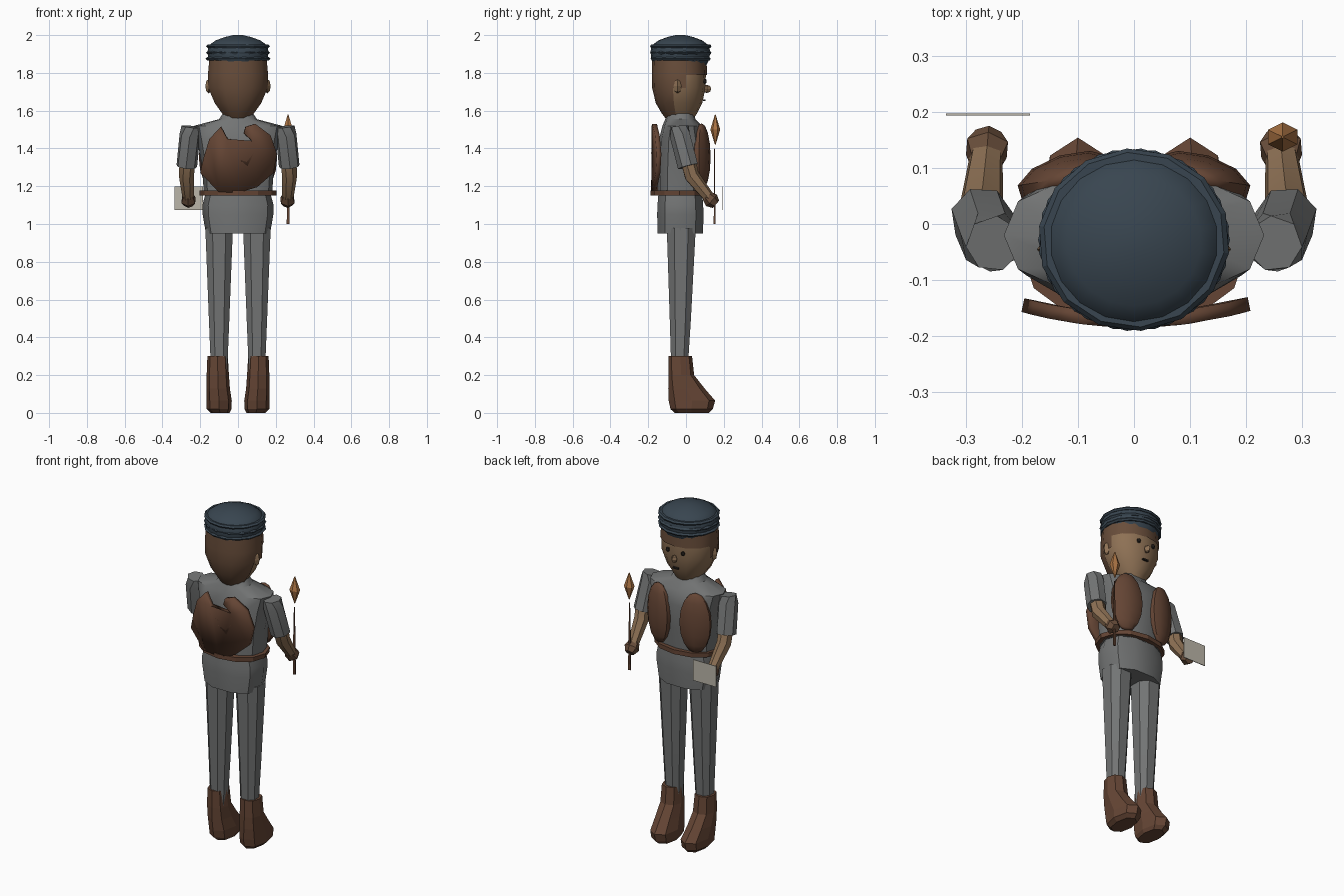
import bpy, bmesh, math
from mathutils import Vector, Matrix

if "Cube" in bpy.data.objects:
    bpy.data.objects.remove(bpy.data.objects["Cube"])


def material(name, rgb):
    m = bpy.data.materials.new(name)
    m.diffuse_color = (*rgb, 1)
    m.use_nodes = True
    m.node_tree.nodes["Principled BSDF"].inputs["Base Color"].default_value = m.diffuse_color
    return m


CLOTH = material("grey_cloth", (0.17, 0.175, 0.175))
LEATHER = material("leather", (0.13, 0.06, 0.035))
HAIR = material("hair", (0.14, 0.075, 0.043))
SKIN = material("skin", (0.27, 0.165, 0.09))
HAT = material("hat_felt", (0.04, 0.06, 0.08))
FLAME = material("flame", (0.42, 0.18, 0.06))
PAPER = material("paper", (0.5, 0.47, 0.4))
DARK = material("dark", (0.02, 0.016, 0.013))


def finish(name, bm, mat, smooth=None):
    bmesh.ops.recalc_face_normals(bm, faces=bm.faces)
    me = bpy.data.meshes.new(name)
    bm.to_mesh(me)
    bm.free()
    me.materials.append(mat)
    ob = bpy.data.objects.new(name, me)
    bpy.context.collection.objects.link(ob)
    if smooth:
        bpy.context.view_layer.objects.active = ob
        ob.select_set(True)
        bpy.ops.object.shade_smooth_by_angle(angle=math.radians(smooth))
        ob.select_set(False)
    return ob


def skin_rings(bm, rings):
    n = len(rings[0])
    for a, b in zip(rings, rings[1:]):
        for i in range(n):
            j = (i + 1) % n
            bm.faces.new((a[i], a[j], b[j], b[i]))
    bm.faces.new(rings[0])
    bm.faces.new(rings[-1])


def loft(name, sections, n, mat, power=2, smooth=None, twist=0.5, drop=None):
    """Stack of horizontal rounded sections: (x, y, z, rx, ry)."""
    bm = bmesh.new()
    rings = []
    for x, y, z, rx, ry in sections:
        ring = []
        for i in range(n):
            t = math.tau * (i + twist) / n
            c, s = math.cos(t), math.sin(t)
            ring.append(bm.verts.new((
                x + rx * math.copysign(abs(c) ** (2 / power), c),
                y + ry * math.copysign(abs(s) ** (2 / power), s), z)))
        rings.append(ring)
    skin_rings(bm, rings)
    if drop:
        gone = [f for f in bm.faces if drop(f.calc_center_median())]
        bmesh.ops.delete(bm, geom=gone, context='FACES')
    return finish(name, bm, mat, smooth)


def tube(name, stops, n, mat, smooth=None):
    """Limb along a path of (point, radius)."""
    bm = bmesh.new()
    pts = [Vector(p) for p, r in stops]
    rings = []
    for k, (p, r) in enumerate(stops):
        d = pts[min(k + 1, len(pts) - 1)] - pts[max(k - 1, 0)]
        q = d.to_track_quat('Z', 'X')
        rings.append([bm.verts.new(pts[k] + q @ Vector((
            r * math.cos(math.tau * i / n), r * math.sin(math.tau * i / n), 0)))
            for i in range(n)])
    skin_rings(bm, rings)
    return finish(name, bm, mat, smooth)


def blob(name, loc, size, mat, seg=8, rows=6, turn=0, smooth=None):
    bm = bmesh.new()
    bmesh.ops.create_uvsphere(bm, u_segments=seg, v_segments=rows, radius=1)
    bm.transform(Matrix.Translation(loc) @ Matrix.Rotation(turn, 4, 'Z')
                 @ Matrix.Diagonal((*size, 1)))
    return finish(name, bm, mat, smooth)


def box(name, loc, size, mat):
    bm = bmesh.new()
    bmesh.ops.create_cube(bm, size=1)
    bm.transform(Matrix.Translation(loc) @ Matrix.Diagonal((*size, 1)))
    return finish(name, bm, mat)


# torso, tunic skirt and belt
loft("torso", [(0, -.03, 1.15, .18, .12), (0, -.025, 1.3, .19, .125),
               (0, -.02, 1.44, .215, .125), (0, -.02, 1.52, .232, .105),
               (0, -.03, 1.555, .1, .08), (0, -.03, 1.6, .07, .065)],
     12, CLOTH, 2.5, 40, twist=0)
loft("tunic_skirt", [(0, -.03, .95, .17, .125), (0, -.03, 1.05, .187, .128),
                     (0, -.03, 1.1, .188, .126), (0, -.03, 1.17, .17, .12)],
     10, CLOTH, 2.4, 40, twist=0)
loft("belt", [(0, -.035, 1.152, .203, .153), (0, -.035, 1.178, .205, .153)],
     12, LEATHER, 2.1, twist=0)

# notched leather panel curving over the back
outline = [(-.1, 1.17), (0, 1.165), (.1, 1.195), (.185, 1.27), (.205, 1.37),
           (.17, 1.47), (.09, 1.53), (.04, 1.515), (.03, 1.48), (.075, 1.44),
           (.085, 1.38), (.05, 1.305), (.02, 1.325), (0, 1.375), (-.06, 1.4),
           (-.055, 1.45), (-.09, 1.515), (-.15, 1.45), (-.18, 1.35), (-.198, 1.27)]
bm = bmesh.new()
bm.faces.new([bm.verts.new((x, -.172 + .7 * x * x, z)) for x, z in outline])
bmesh.ops.triangulate(bm, faces=bm.faces)
back = finish("vest_back", bm, LEATHER, 40)
thick = back.modifiers.new("thickness", 'SOLIDIFY')
thick.thickness = .025
thick.offset = 0

# head, hair shell and hat
head = [(0, -.03, 1.55, .055, .065), (0, -.032, 1.585, .08, .09),
        (0, -.034, 1.64, .12, .12), (0, -.035, 1.72, .155, .138),
        (0, -.035, 1.79, .157, .14), (0, -.035, 1.87, .15, .138)]
loft("head", head, 14, SKIN, 2.1, 50)
shell = [(x, y, z, rx + .006, ry + .006) for x, y, z, rx, ry in head]
loft("hair", shell, 14, HAIR, 2.1, 50,
     drop=lambda c: (c.y > -.035 and c.z < 1.79) or c.z < 1.56)
loft("hat", [(0, -.03, 1.84, .14, .138), (0, -.03, 1.87, .158, .153),
             (0, -.03, 1.91, .164, .158), (0, -.03, 1.945, .158, .152),
             (0, -.03, 1.972, .12, .116), (0, -.03, 1.99, .07, .068),
             (0, -.03, 2.0, .025, .025)], 18, HAT, 2, 45)
for i, z in enumerate((1.875, 1.907, 1.942)):
    loft(f"hat_band_{i + 1}", [(0, -.028, z - .009, .162, .158), (0, -.028, z, .171, .163),
                               (0, -.028, z + .009, .162, .156)], 14, HAT, 2, twist=i / 3)

# nose and mouth
blob("nose", (0, .11, 1.715), (.018, .024, .022), SKIN, 4, 4)
box("mouth", (0, .096, 1.655), (.035, .012, .008), DARK)

for s, side in ((1, "right"), (-1, "left")):
    # face details
    blob(side + "_eye", (s * .05, .1, 1.755), (.012, .01, .014), DARK, 6, 4)
    blob(side + "_ear", (s * .155, -.045, 1.73), (.018, .024, .038), SKIN, 4, 4)
    # domed front panel of the vest
    blob(side + "_vest_front", (s * .12, .082, 1.355), (.092, .042, .178),
         LEATHER, 10, 8, turn=-s * .3, smooth=40)
    # leg and boot
    loft(side + "_leg", [(s * .1, -.035, .2, .045, .045), (s * .1, -.03, .5, .058, .06),
                         (s * .1, -.025, .98, .078, .082)], 8, CLOTH, 2.4)
    loft(side + "_boot", [(s * .095, .03, 0, .05, .09), (s * .1, .03, .02, .066, .112),
                          (s * .1, .031, .065, .067, .123), (s * .105, .002, .13, .062, .096),
                          (s * .107, -.025, .2, .059, .068), (s * .108, -.03, .3, .054, .062)],
         8, LEATHER, 2.3, twist=0)
    # short sleeve, bare forearm and fist
    tube(side + "_sleeve", [((s * .25, -.035, 1.515), .05), ((s * .255, -.03, 1.47), .056),
                            ((s * .272, .012, 1.305), .056)], 7, CLOTH, 40)
    tube(side + "_forearm", [((s * .27, .01, 1.34), .042), ((s * .272, .03, 1.255), .041),
                             ((s * .263, .125, 1.135), .03)], 7, SKIN, 40)
    tube(side + "_hand", [((s * .264, .11, 1.15), .03), ((s * .262, .135, 1.125), .042),
                          ((s * .26, .158, 1.105), .026)], 6, HAIR)

# torch held in the right hand
loft("torch_stick", [(.265, .151, 1.0, .01, .006), (.265, .151, 1.2, .008, .005),
                     (.265, .151, 1.4, .003, .002)], 4, LEATHER)
loft("torch_flame", [(.265, .155, 1.42, .002, .002), (.265, .155, 1.5, .03, .026),
                     (.265, .155, 1.58, .002, .002)], 6, FLAME)

# sheet of paper in the left hand
box("paper_sheet", (-.26, .195, 1.137), (.15, .004, .124), PAPER)
